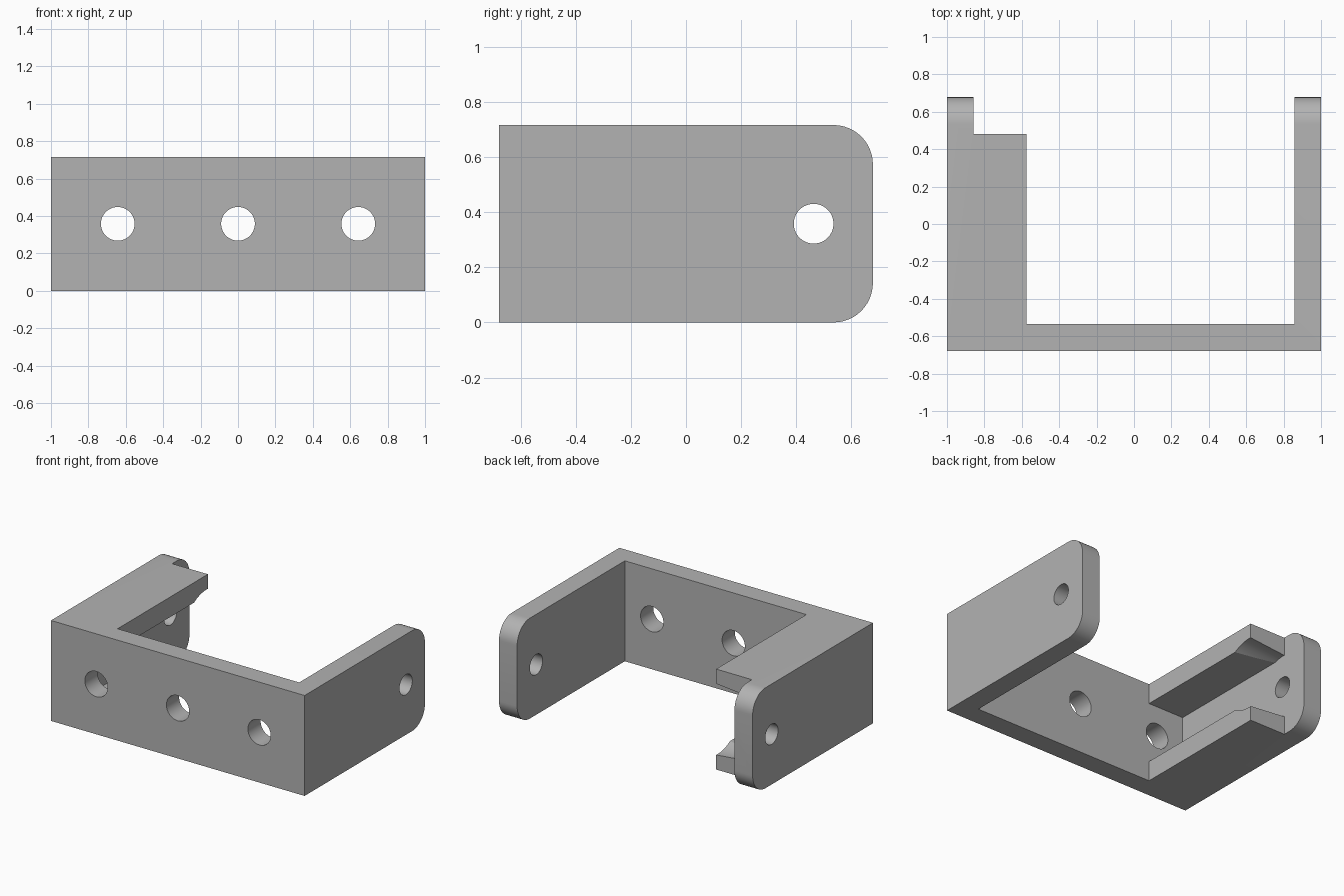
import bpy, bmesh, math

if "Cube" in bpy.data.objects:
    bpy.data.objects.remove(bpy.data.objects["Cube"])

# Main sizes
HEIGHT = 0.716
MID = HEIGHT / 2
WALL = 0.143
BACK = 0.678
INNER = 1 - WALL
FRONT_IN = -BACK + WALL
FLANGE_X, FLANGE_Y = -0.575, 0.482
PIVOT_Y = 0.463

grey = bpy.data.materials.new("plain_grey")
grey.use_nodes = True
grey.diffuse_color = (0.45, 0.45, 0.45, 1)
grey.node_tree.nodes["Principled BSDF"].inputs["Base Color"].default_value = grey.diffuse_color


def make_bracket():
    """Extrude the plan outline and round the free ends of both arms."""
    outline = [(-1, -BACK), (1, -BACK), (1, BACK), (INNER, BACK),
               (INNER, FRONT_IN), (FLANGE_X, FRONT_IN), (FLANGE_X, FLANGE_Y),
               (-INNER, FLANGE_Y), (-INNER, BACK), (-1, BACK)]
    bm = bmesh.new()
    base = bm.faces.new([bm.verts.new((x, y, 0)) for x, y in outline])
    top = bmesh.ops.extrude_face_region(bm, geom=[base])["geom"]
    bmesh.ops.translate(bm, vec=(0, 0, HEIGHT),
                        verts=[v for v in top if isinstance(v, bmesh.types.BMVert)])
    bmesh.ops.recalc_face_normals(bm, faces=bm.faces[:])
    ends = [e for e in bm.edges
            if all(v.co.y > BACK - 0.01 for v in e.verts)
            and abs(e.verts[0].co.z - e.verts[1].co.z) < 0.01]
    bmesh.ops.bevel(bm, geom=ends, offset=WALL, segments=12, profile=0.5,
                    affect='EDGES')
    mesh = bpy.data.meshes.new("bracket")
    bm.to_mesh(mesh)
    bm.free()
    obj = bpy.data.objects.new("bracket", mesh)
    bpy.context.collection.objects.link(obj)
    mesh.materials.append(grey)
    return obj


def cut(target, cutter):
    """Subtract the cutter from the target, then discard it."""
    cutter.hide_render = True
    mod = target.modifiers.new("cut", 'BOOLEAN')
    mod.operation = 'DIFFERENCE'
    mod.solver = 'EXACT'
    mod.object = cutter
    bpy.ops.object.select_all(action='DESELECT')
    bpy.context.view_layer.objects.active = target
    target.select_set(True)
    bpy.ops.object.modifier_apply(modifier=mod.name)
    bpy.data.objects.remove(cutter)


def round_cutter(r1, r2, depth, location, rotation):
    bpy.ops.mesh.primitive_cone_add(vertices=64, radius1=r1, radius2=r2, depth=depth,
                                    location=location, rotation=rotation)
    return bpy.context.object


bracket = make_bracket()
along_x = (0, math.pi / 2, 0)
along_y = (math.pi / 2, 0, 0)

# Channel that leaves an upper and a lower flange on one arm
x0, x1, y1 = -INNER, -0.5, 0.6
bpy.ops.mesh.primitive_cube_add(size=1, location=((x0 + x1) / 2, (FRONT_IN + y1) / 2, MID))
channel = bpy.context.object
channel.scale = (x1 - x0, y1 - FRONT_IN, HEIGHT - 2 * WALL)
cut(bracket, channel)

# Tapered clearance around the pivot hole at the flange ends
cut(bracket, round_cutter(0.228, 0.262, x1 - x0, ((x0 + x1) / 2, PIVOT_Y, MID), along_x))

# Pivot hole through both arms
cut(bracket, round_cutter(0.072, 0.072, 3, (0, PIVOT_Y, MID), along_x))

# Three mounting holes through the front plate
for x in (-0.643, 0, 0.643):
    cut(bracket, round_cutter(0.09, 0.09, 0.4, (x, -BACK + WALL / 2, MID), along_y))

bracket.select_set(True)
bpy.context.view_layer.objects.active = bracket
bpy.ops.object.shade_smooth_by_angle(angle=math.radians(20))
